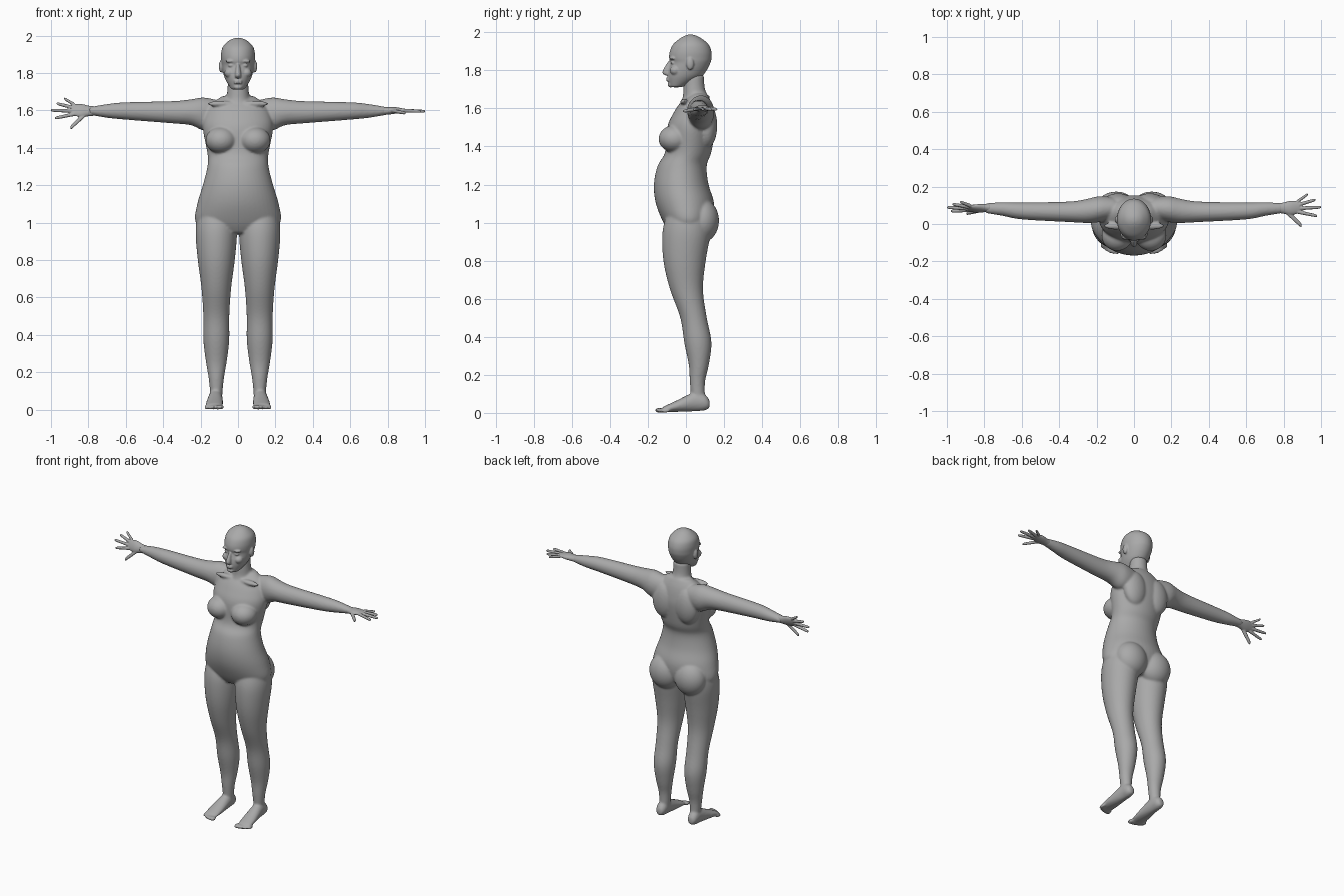
import bpy
import bmesh
import math
from mathutils import Matrix, Vector

SIDES = 24
STEPS = 4

default_cube = bpy.data.objects.get("Cube")
if default_cube:
    bpy.data.objects.remove(default_cube, do_unlink=True)

# One matte grey for the whole figure
grey = bpy.data.materials.new("plain grey")
grey.use_nodes = True
grey.diffuse_color = (0.4, 0.4, 0.4, 1)
shader = next(node for node in grey.node_tree.nodes if node.type == 'BSDF_PRINCIPLED')
shader.inputs["Base Color"].default_value = grey.diffuse_color
shader.inputs["Roughness"].default_value = 0.7


def smooth_sections(keys):
    """Fill in a smooth curve through the key cross-sections."""
    keys = [Vector(key) for key in keys]
    padded = [keys[0], *keys, keys[-1]]
    result = []
    for before, start, end, after in zip(padded, padded[1:], padded[2:], padded[3:]):
        leave = (end - before) / 2
        arrive = (after - start) / 2
        for step in range(STEPS):
            t = step / STEPS
            ease = t * t * (3 - 2 * t)
            result.append(start.lerp(end, ease)
                          + leave * t * (1 - t) ** 2 - arrive * t * t * (1 - t))
    result.append(keys[-1])
    return result


def loft(bm, axis, keys, mirror=1):
    """Closed skin over ellipses: position, centre a, centre b, radius a, radius b."""
    rings = []
    for position, centre_a, centre_b, radius_a, radius_b in smooth_sections(keys):
        ring = []
        for side in range(SIDES):
            angle = math.tau * side / SIDES
            a = centre_a + radius_a * math.cos(angle)
            b = centre_b + radius_b * math.sin(angle)
            x, y, z = {'x': (position, a, b),
                       'y': (a, position, b),
                       'z': (a, b, position)}[axis]
            ring.append(bm.verts.new((x * mirror, y, z)))
        rings.append(ring)
    for low, high in zip(rings, rings[1:]):
        for side in range(SIDES):
            bm.faces.new((low[side - 1], low[side], high[side], high[side - 1]))
    bm.faces.new(rings[0])
    bm.faces.new(rings[-1])


def upright(bm, outline, centre=0, mirror=1):
    """Vertical loft from an outline of height, half width, front, back."""
    keys = [(height, centre, (front + back) / 2, half, (back - front) / 2)
            for height, half, front, back in outline]
    loft(bm, 'z', keys, mirror)


def blob(bm, centre, radii):
    place = Matrix.Translation(centre) @ Matrix.Diagonal((*radii, 1))
    bmesh.ops.create_uvsphere(bm, u_segments=SIDES, v_segments=14, radius=1, matrix=place)


def pair(bm, centre, radii):
    x, y, z = centre
    blob(bm, (x, y, z), radii)
    blob(bm, (-x, y, z), radii)


def finish(bm, name, voxel, passes):
    """Fuse the overlapping forms into one smooth skin."""
    bmesh.ops.recalc_face_normals(bm, faces=bm.faces)
    rough = bpy.data.meshes.new(name)
    bm.to_mesh(rough)
    bm.free()
    obj = bpy.data.objects.new(name, rough)
    bpy.context.scene.collection.objects.link(obj)
    obj.modifiers.new("round", 'SUBSURF').levels = 1
    fuse = obj.modifiers.new("fuse", 'REMESH')
    fuse.mode = 'VOXEL'
    fuse.voxel_size = voxel
    soften = obj.modifiers.new("soften", 'SMOOTH')
    soften.iterations = passes
    graph = bpy.context.evaluated_depsgraph_get()
    skin = bpy.data.meshes.new_from_object(obj.evaluated_get(graph))
    obj.modifiers.clear()
    obj.data = skin
    bpy.data.meshes.remove(rough)
    skin.name = name
    skin.materials.clear()
    skin.materials.append(grey)
    for face in skin.polygons:
        face.use_smooth = True
        face.material_index = 0


# Torso and neck
body = bmesh.new()
upright(body, [
    (.94, .15, -.08, .09),
    (1, .23, -.12, .14),
    (1.1, .22, -.16, .15),
    (1.2, .19, -.17, .12),
    (1.3, .165, -.15, .11),
    (1.37, .165, -.11, .135),
    (1.5, .19, -.1, .155),
    (1.57, .18, -.07, .15),
    (1.63, .15, -.03, .135),
    (1.68, .08, .03, .11)])
upright(body, [
    (1.58, .1, -.05, .14),
    (1.65, .07, -.02, .125),
    (1.7, .058, -.014, .1),
    (1.78, .054, -.01, .095)])

# Chest, shoulder blades, seat and collar bones
pair(body, (.09, -.06, 1.44), (.085, .085, .072))
pair(body, (.085, .11, 1.51), (.085, .055, .12))
pair(body, (.095, .085, 1.01), (.11, .09, .115))
pair(body, (.09, -.01, 1.635), (.075, .02, .016))

for side in (-1, 1):
    # Arm, from the shoulder to the wrist
    loft(body, 'x', [
        (.09, .085, 1.575, .055, .075),
        (.18, .08, 1.58, .07, .09),
        (.25, .07, 1.59, .065, .07),
        (.35, .065, 1.59, .055, .06),
        (.6, .07, 1.597, .046, .047),
        (.7, .08, 1.597, .037, .037),
        (.8, .085, 1.597, .026, .02)], side)
    # Leg, from the ankle to the hip
    upright(body, [
        (.05, .03, .03, .1),
        (.16, .04, .02, .1),
        (.25, .055, .015, .12),
        (.37, .07, -.01, .135),
        (.5, .07, -.03, .11),
        (.65, .08, -.085, .09),
        (.8, .1, -.12, .105),
        (.95, .112, -.125, .13),
        (1.05, .1, -.1, .12)], .116, side)
    # Foot
    loft(body, 'y', [
        (.125, .12, .045, .018, .02),
        (.1, .12, .055, .033, .042),
        (.05, .12, .06, .037, .052),
        (-.05, .125, .035, .046, .03),
        (-.125, .13, .017, .046, .013)], side)
    # Toes, shrinking outwards
    for toe in range(5):
        size = .014 - toe * .001
        blob(body, ((.09 + toe * .02) * side, -.14 + toe * toe * .002, size),
             (size, .024, size))
finish(body, "body", .007, 5)

# Head
head = bmesh.new()
upright(head, [
    (1.71, .034, -.086, -.02),
    (1.76, .066, -.097, .075),
    (1.8, .08, -.094, .11),
    (1.84, .088, -.083, .13),
    (1.865, .091, -.09, .136),
    (1.9, .092, -.086, .135),
    (1.94, .082, -.066, .117),
    (1.975, .046, -.02, .07),
    (1.988, .012, .012, .036)])

# Nose
loft(head, 'z', [
    (1.772, 0, -.092, .012, .012),
    (1.79, 0, -.102, .017, .023),
    (1.85, 0, -.08, .008, .013)])

# Eyelids, brows and cheeks
pair(head, (.036, -.066, 1.84), (.018, .015, .009))
pair(head, (.036, -.068, 1.863), (.032, .018, .009))
pair(head, (.045, -.055, 1.8), (.028, .03, .026))

# Lips and chin
for height in (1.747, 1.758):
    blob(head, (0, -.091, height), (.024, .014, .006))
blob(head, (0, -.08, 1.724), (.024, .017, .014))

# Ears
pair(head, (.09, .022, 1.835), (.013, .02, .033))
finish(head, "head", .0045, 3)


def finger(bm, base, tip, width):
    """Tapering finger with a rounded end, drooping slightly."""
    base = Vector(base)
    tip = Vector(tip)
    keys = []
    for t in (0, .5, .9, 1):
        x, y, z = base.lerp(tip, t)
        taper = 1 - .2 * t - .4 * t ** 20
        keys.append((x, y, z, width * taper, .0105 * taper))
    loft(bm, 'x', keys)


# Hands: the left lies flat, the right is turned on edge with the thumb down
wrist = Matrix.Translation((0, .085, 1.597))
fingertips = [(.93, .16), (.97, .13), (1, .09), (.98, .043)]
for name, side, turn in (("left_hand", 1, 0), ("right_hand", -1, 65)):
    hand = bmesh.new()
    # Palm
    loft(hand, 'x', [
        (.765, .085, 1.597, .026, .023),
        (.8, .085, 1.597, .03, .02),
        (.84, .086, 1.6, .039, .018),
        (.89, .091, 1.6, .03, .009)])
    # Fingers and thumb
    for number, (x, y) in enumerate(fingertips):
        finger(hand, (.87, .117 - number * .017, 1.6), (x, y, 1.595), .0105)
    finger(hand, (.815, .068, 1.6), (.897, -.01, 1.585), .017)
    spin = wrist @ Matrix.Rotation(math.radians(turn), 4, 'X') @ wrist.inverted()
    hand.transform(spin @ Matrix.Diagonal((side, 1, 1, 1)))
    finish(hand, name, .0035, 2)
